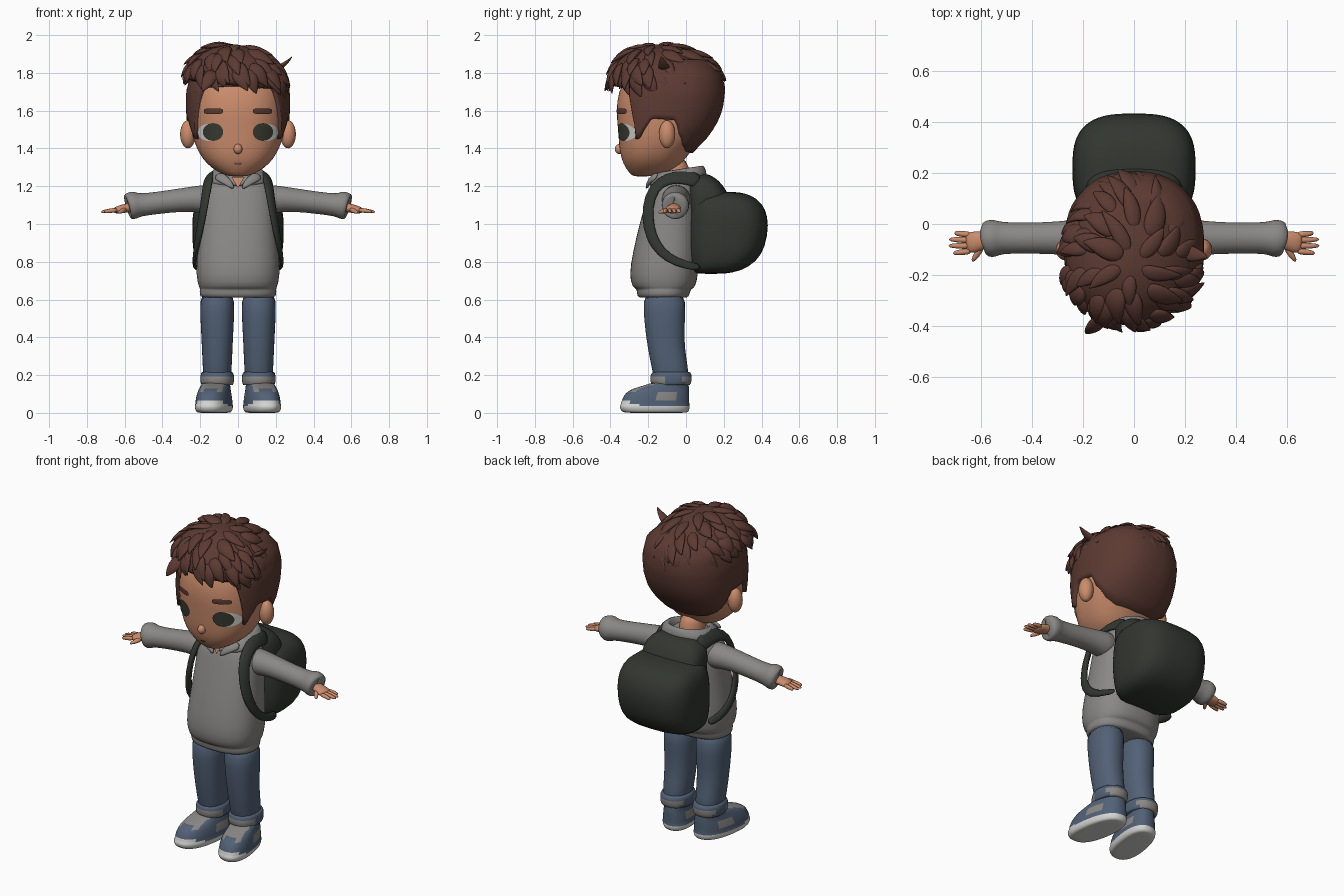
import bpy, bmesh, math, random
from mathutils import Vector

if "Cube" in bpy.data.objects:
    bpy.data.objects.remove(bpy.data.objects["Cube"])
random.seed(4)


def material(name, r, g, b):
    m = bpy.data.materials.new(name)
    lin = [((c / 255 + 0.055) / 1.055) ** 2.4 for c in (r, g, b)]
    m.diffuse_color = (*lin, 1)
    m.use_nodes = True
    m.node_tree.nodes["Principled BSDF"].inputs["Base Color"].default_value = m.diffuse_color
    return m


SKIN = material("skin", 203, 140, 108)
HAIR = material("brown hair", 92, 58, 50)
GREY = material("grey cloth", 138, 136, 134)
PACK = material("dark green canvas", 50, 54, 48)
DENIM = material("blue denim", 82, 97, 118)
WHITE = material("white rubber", 212, 212, 210)
EYE = material("dark iris", 58, 58, 50)
MOUTH = material("mouth", 140, 95, 85)


def finish(name, bm, mats, sub=1, mirror=False, rule=None):
    bmesh.ops.recalc_face_normals(bm, faces=bm.faces)
    for f in bm.faces:
        f.smooth = True
        if rule:
            f.material_index = rule(f.calc_center_median())
    me = bpy.data.meshes.new(name)
    bm.to_mesh(me)
    bm.free()
    ob = bpy.data.objects.new(name, me)
    bpy.context.collection.objects.link(ob)
    for m in mats:
        me.materials.append(m)
    if mirror:
        ob.modifiers.new("mirror", "MIRROR").use_mirror_merge = False
    if sub:
        s = ob.modifiers.new("smooth", "SUBSURF")
        s.levels = s.render_levels = sub
    return ob


def bridge(bm, rings, caps=True):
    vs = [[bm.verts.new(p) for p in r] for r in rings]
    n = len(vs[0])
    for a, b in zip(vs, vs[1:]):
        for i in range(n):
            bm.faces.new((a[i], a[(i + 1) % n], b[(i + 1) % n], b[i]))
    if caps:
        bm.faces.new(vs[0][::-1])
        bm.faces.new(vs[-1])


def oval(z, yf, yb, hw, ang, n=2.3, cx=0, off=0):
    """Point on a rounded cross-section; angle 0 is the front."""
    s, c = math.sin(ang), math.cos(ang)
    e = 2 / n
    return Vector((cx + (hw + off) * math.copysign(abs(s) ** e, s),
                   (yf + yb) / 2 - ((yb - yf) / 2 + off) * math.copysign(abs(c) ** e, c), z))


def stack(name, rows, mats, n=2.3, cx=0, seg=32, mirror=False, rule=None, move=None, caps=True):
    """Rows are (height, front y, back y, half width)."""
    bm = bmesh.new()
    bridge(bm, [[oval(*r, 2 * math.pi * i / seg, n, cx) for i in range(seg)] for r in rows], caps)
    ob = finish(name, bm, mats, 1, mirror, rule)
    if move:
        for v in ob.data.vertices:
            v.co = move(v.co.copy())
    return ob


def tube(bm, path, seg=10, up=(0, 0, 1)):
    """Path points are (x, y, z, side radius, up radius)."""
    pts = [Vector(p[:3]) for p in path]
    rings = []
    for i, p in enumerate(path):
        t = (pts[min(i + 1, len(pts) - 1)] - pts[max(i - 1, 0)]).normalized()
        side = t.cross(Vector(up)).normalized()
        u = side.cross(t)
        rings.append([pts[i] + side * p[3] * math.cos(2 * math.pi * k / seg)
                      + u * p[4] * math.sin(2 * math.pi * k / seg) for k in range(seg)])
    bridge(bm, rings)


def ball(bm, c, r):
    vs = bmesh.ops.create_uvsphere(bm, u_segments=16, v_segments=10, radius=1)["verts"]
    for v in vs:
        v.co = Vector(c) + Vector(a * b for a, b in zip(v.co, r))


# head
HEAD = [(1.25, -.28, -.20, .04), (1.27, -.30, -.08, .10), (1.32, -.335, -.02, .17), (1.38, -.35, .02, .21),
        (1.45, -.357, .09, .238), (1.52, -.362, .14, .252), (1.60, -.37, .175, .257), (1.70, -.36, .19, .257),
        (1.80, -.31, .17, .23), (1.87, -.22, .10, .15), (1.89, -.12, 0, .05)]
stack("head", HEAD, [SKIN], seg=40)


def head_row(z):
    for a, b in zip(HEAD, HEAD[1:]):
        if z <= b[0]:
            t = (z - a[0]) / (b[0] - a[0])
            return [p + (q - p) * t for p, q in zip(a, b)]
    return HEAD[-1]


def patch(name, cx, cz, rx, rz, mat, lift, n=2, mirror=True):
    """Thin plate lying on the front of the face."""
    bm = bmesh.new()

    def at(x, z):
        _, yf, yb, hw = head_row(z)
        d = (yb - yf) / 2
        return Vector((x, (yf + yb) / 2 - d * (1 - abs(x / hw) ** 2.3) ** (1 / 2.3) - lift, z))
    rings = []
    for k in (1, .7, .4, .1):
        ring = []
        for i in range(24):
            s, c = math.sin(i * math.pi / 12), math.cos(i * math.pi / 12)
            ring.append(at(cx + rx * k * math.copysign(abs(c) ** (2 / n), c),
                           cz + rz * k * math.copysign(abs(s) ** (2 / n), s)))
        rings.append(ring)
    bridge(bm, rings, False)
    bm.faces.new([v for v in bm.verts][-24:])
    finish(name, bm, [mat], 0, mirror)


# face details
patch("eye_white", .148, 1.485, .066, .046, WHITE, .003)
patch("iris", .132, 1.487, .054, .047, EYE, .006)
patch("eyebrow", .13, 1.597, .05, .015, HAIR, .006, 4)
patch("mouth", 0, 1.32, .02, .006, MOUTH, .004, 2, False)
bm = bmesh.new()
ball(bm, (0, -.352, 1.397), (.024, .026, .027))
finish("nose", bm, [SKIN])
bm = bmesh.new()
ball(bm, (.265, -.1, 1.475), (.043, .045, .075))
finish("ear", bm, [SKIN], 1, True)
stack("neck", [(1.18, -.15, .03, .075), (1.25, -.15, .02, .07), (1.36, -.15, .01, .07)], [SKIN], 2)

# close-cropped hair with sideburns and a gap round the ears
LINE = [(0, 1.73), (42, 1.72), (51, 1.62), (61, 1.43), (68, 1.50), (76, 1.56), (98, 1.55), (108, 1.48),
        (125, 1.42), (145, 1.385), (181, 1.375)]


def hairline(ang):
    a = math.degrees(ang)
    a = min(a, 360 - a)
    for p, q in zip(LINE, LINE[1:]):
        if a <= q[0]:
            return p[1] + (q[1] - p[1]) * (a - p[0]) / (q[0] - p[0])


bm = bmesh.new()
rings = []
for j in range(-1, 13):
    ring = []
    for i in range(96):
        ang = 2 * math.pi * i / 96
        zb = hairline(ang)
        ring.append(oval(*head_row(zb + (1.87 - zb) * max(j, 0) / 12), ang, 2.3, 0, -.015 if j < 0 else .018))
    rings.append(ring)
bridge(bm, rings, False)
bm.faces.new([v for v in bm.verts][-96:])
finish("hair_sides", bm, [HAIR], 0)


# swept hair mass and locks
def crown(th, ph, k=1):
    x = .26 * math.sin(ph) * math.sin(th)
    ry = .24 if math.cos(th) > 0 else .335
    y = -ry * math.sin(ph) * math.cos(th)
    z = .2 * math.cos(ph) - .1 * x
    return Vector((-.01 + k * x, -.16 + k * y, min(1.75 + k * z, 1.985)))


def lock(bm, p0, p1, p2, w, up):
    path = []
    for t, r in ((0, .5), (.25, 1), (.5, .95), (.75, .6), (1, .04)):
        p = p0 * (1 - t) ** 2 + p1 * 2 * t * (1 - t) + p2 * t * t
        path.append((*p, w * r, w * r * .45))
    tube(bm, path, 6, up)


bm = bmesh.new()
bridge(bm, [[crown(2 * math.pi * i / 32, .06 + 1.66 * j / 10) for i in range(32)] for j in range(11)])
for ph, count in ((.15, 6), (.45, 10), (.75, 14), (1.0, 18), (1.18, 20)):
    for i in range(count):
        th = 2 * math.pi * (i + random.uniform(-.3, .3)) / count
        tw = random.uniform(.1, .4)
        lock(bm, crown(th, ph, .95), crown(th + tw * .4, ph + .3, 1.09),
             crown(th + tw, ph + random.uniform(.5, .66), random.uniform(1.04, 1.15)),
             random.uniform(.035, .055), crown(th, ph + .3) - Vector((0, -.12, 1.72)))
lock(bm, Vector((.14, -.1, 1.8)), Vector((.24, -.12, 1.82)), Vector((.29, -.13, 1.89)), .04, (0, 0, 1))
lock(bm, Vector((-.12, -.35, 1.82)), Vector((-.16, -.42, 1.76)), Vector((-.19, -.43, 1.70)), .045, (0, -1, .3))
finish("hair_top", bm, [HAIR])

# sweatshirt with hem and collar
stack("sweatshirt", [(.61, -.24, 0, .18), (.612, -.258, .015, .202), (.65, -.262, .025, .205), (.656, -.262, .03, .2),
                     (.665, -.285, .05, .208), (.73, -.302, .065, .224), (.85, -.282, .07, .217),
                     (1.0, -.247, .07, .202), (1.12, -.212, .07, .2), (1.2, -.19, .07, .188),
                     (1.245, -.165, .06, .13), (1.265, -.13, .05, .08)], [GREY], 2.4)
stack("collar", [(1.215, -.17, .08, .14), (1.225, -.2, .11, .172), (1.25, -.2, .11, .168), (1.29, -.16, .095, .125),
                 (1.29, -.145, .08, .11), (1.24, -.13, .06, .09)], [GREY], 2.1,
      move=lambda c: Vector((c.x, c.y, c.z + .15 * (c.y + .05))), caps=False)
bm = bmesh.new()
tube(bm, [(.12, -.15, 1.26, .03, .012), (.065, -.195, 1.235, .03, .014), (.02, -.21, 1.185, .008, .008)], 8, (0, -1, .4))
finish("collar_flap", bm, [GREY], 1, True)
bm = bmesh.new()
bm.faces.new([bm.verts.new(p) for p in ((-.035, -.198, 1.25), (.035, -.198, 1.25), (0, -.21, 1.19))])
finish("neck_opening", bm, [SKIN], 0)

# sleeves
bm = bmesh.new()
tube(bm, [(.12, -.05, 1.13, .085, .085), (.2, -.053, 1.133, .075, .072), (.3, -.055, 1.128, .064, .062),
          (.42, -.055, 1.112, .061, .059), (.525, -.055, 1.1, .062, .06), (.54, -.056, 1.1, .074, .074),
          (.575, -.057, 1.097, .074, .074), (.59, -.058, 1.095, .062, .06), (.58, -.058, 1.095, .045, .04)], 20)
finish("sleeve", bm, [GREY], 1, True)

# hands
bm = bmesh.new()
tube(bm, [(.55, -.058, 1.09, .032, .026), (.59, -.063, 1.085, .036, .025), (.63, -.072, 1.076, .045, .022),
          (.66, -.075, 1.07, .04, .016)], 12)
for y0, y1, x1 in ((-.042, -.035, .705), (-.064, -.06, .728), (-.086, -.085, .73), (-.106, -.115, .71)):
    tube(bm, [(.635, y0, 1.075, .014, .014), (.68, (y0 + y1) / 2, 1.07, .013, .013), (x1, y1, 1.063, .008, .008)], 8)
tube(bm, [(.595, -.085, 1.078, .016, .016), (.615, -.12, 1.068, .014, .014), (.635, -.148, 1.06, .007, .007)], 8)
finish("hand", bm, [SKIN], 1, True)

# trousers and rolled cuffs
stack("trouser_leg", [(.15, -.165, .01, .07), (.22, -.178, .015, .076), (.3, -.195, 0, .08), (.4, -.212, -.01, .084),
                      (.52, -.225, -.003, .091), (.66, -.23, 0, .094)], [DENIM], 2.2, .11, 24, True)
stack("trouser_cuff", [(.15, -.16, 0, .07), (.142, -.18, .022, .084), (.165, -.19, .03, .09), (.195, -.19, .032, .09),
                       (.215, -.182, .026, .086), (.22, -.165, .01, .072)], [DENIM, GREY], 2.2, .11, 24, True,
      lambda c: int(c.z < .185 and (c.y < -.12 or c.y > -.01)))


# shoes with white sole and toe, grey tongue and side panel
def shoe_colour(c):
    if c.z < .038 + .45 * max(0, -.25 - c.y):
        return 1
    tongue = c.z > .105 and -.28 < c.y < -.1 and abs(c.x - .115) < .06
    return 2 if tongue or (.06 < c.z < .11 and -.17 < c.y < -.06) else 0


stack("shoe", [(0, -.31, 0, .07), (.002, -.335, .01, .086), (.02, -.35, .02, .094), (.038, -.352, .02, .096),
               (.045, -.345, .018, .092), (.065, -.342, .018, .092), (.09, -.33, .018, .088), (.112, -.312, .018, .083),
               (.13, -.28, .016, .078), (.145, -.22, .015, .074), (.165, -.175, .01, .07)],
      [DENIM, WHITE, GREY], 2.4, .115, 32, True, shoe_colour,
      lambda c: Vector((c.x - .15 * (c.y + .08), c.y, c.z)))

# backpack
stack("backpack_pouch", [(.735, .06, .2, .13), (.75, .02, .29, .2), (.8, .01, .375, .228), (.88, 0, .422, .242),
                         (1.0, 0, .44, .244), (1.08, .01, .422, .238), (1.135, .03, .38, .215),
                         (1.165, .08, .31, .16), (1.17, .13, .25, .08)], [PACK], 2.9)
stack("backpack_top", [(.85, .01, .24, .19), (1.1, 0, .245, .195), (1.18, -.01, .215, .19), (1.23, -.01, .175, .165),
                       (1.26, .01, .13, .11), (1.265, .04, .1, .05)], [PACK], 2.9)
bm = bmesh.new()
tube(bm, [(.14, .08, 1.225, .05, .018), (.15, .0, 1.25, .045, .018), (.155, -.1, 1.245, .04, .018),
          (.165, -.175, 1.19, .036, .018), (.18, -.205, 1.09, .034, .018), (.2, -.2, .98, .034, .018),
          (.218, -.165, .89, .03, .016), (.228, -.1, .82, .026, .014), (.226, 0, .78, .024, .014),
          (.2, .08, .77, .024, .014)], 10, (.75, -.4, .5))
finish("shoulder_strap", bm, [PACK], 1, True)
